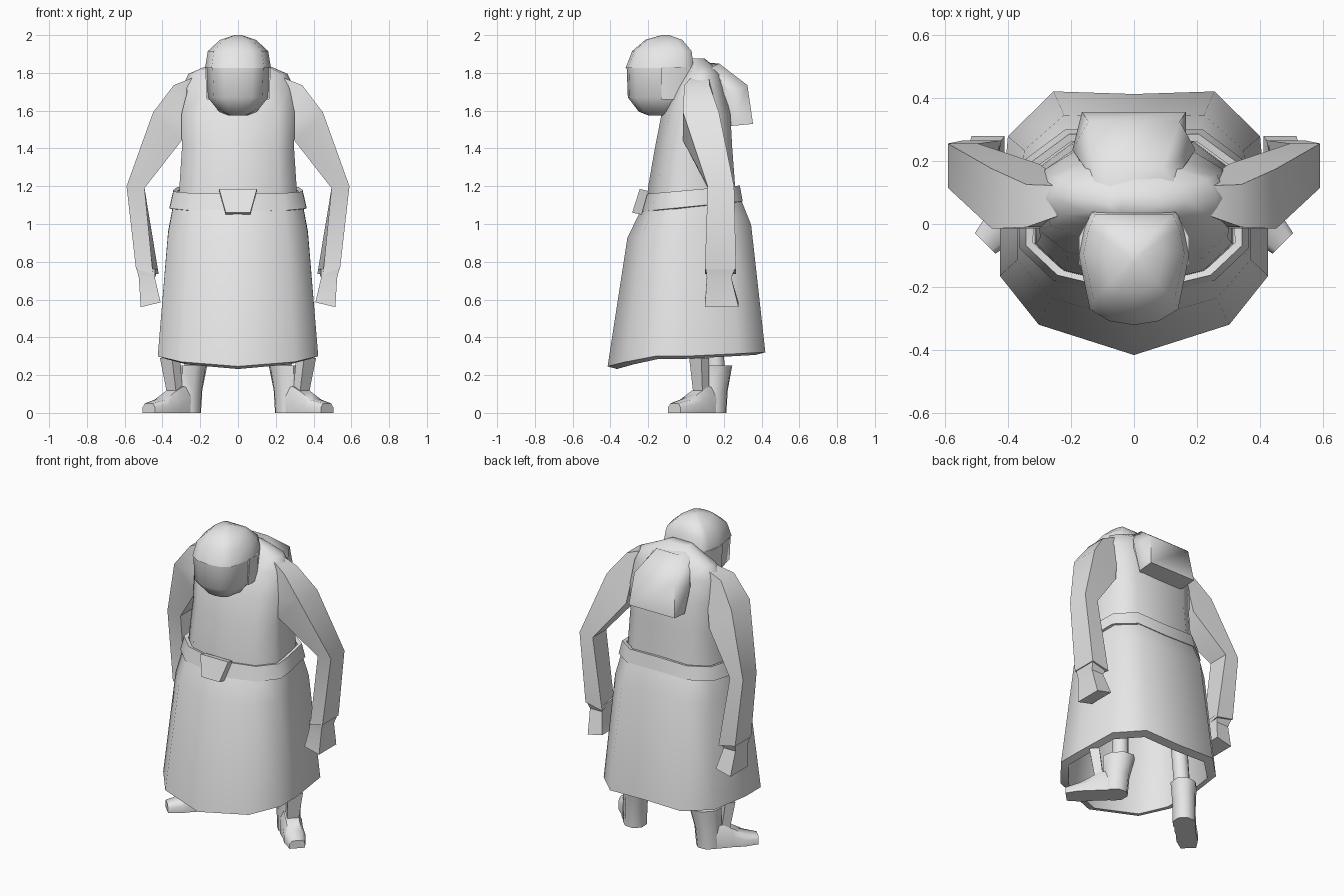
import bpy, bmesh, math
from mathutils import Vector

if "Cube" in bpy.data.objects:
    bpy.data.objects.remove(bpy.data.objects["Cube"])

grey = bpy.data.materials.new("plain_grey")
grey.diffuse_color = (0.8, 0.8, 0.8, 1)
grey.use_nodes = True
grey.node_tree.nodes["Principled BSDF"].inputs["Base Color"].default_value = grey.diffuse_color


def loft(name, rings, caps=True, mirror=False, thick=0.0, angle=50):
    """Skin a list of equal-length point rings into one object."""
    bm = bmesh.new()
    loops = [[bm.verts.new(p) for p in r] for r in rings]
    n = len(rings[0])
    for a, b in zip(loops, loops[1:]):
        for i in range(n):
            j = (i + 1) % n
            bm.faces.new((a[i], a[j], b[j], b[i]))
    if caps:
        bm.faces.new(loops[0][::-1])
        bm.faces.new(loops[-1])
    bmesh.ops.recalc_face_normals(bm, faces=bm.faces[:])
    me = bpy.data.meshes.new(name)
    bm.to_mesh(me)
    bm.free()
    ob = bpy.data.objects.new(name, me)
    bpy.context.collection.objects.link(ob)
    me.materials.append(grey)
    bpy.ops.object.select_all(action='DESELECT')
    ob.select_set(True)
    bpy.context.view_layer.objects.active = ob
    if thick:
        s = ob.modifiers.new("thickness", 'SOLIDIFY')
        s.thickness = thick
        s.offset = -1
        bpy.ops.object.modifier_apply(modifier=s.name)
    bpy.ops.object.shade_smooth_by_angle(angle=math.radians(angle))
    if mirror:
        ob.modifiers.new("mirror", 'MIRROR')
    return ob


# Half outlines (x, y) scaled to -1..1; front is y = -1
ROBE = [(0, -1), (.71, -.77), (1, -.4), (1, -.02), (.94, .66), (.6, 1), (0, .98)]
ROUND = [(0, -1), (.5, -.88), (.88, -.6), (1, 0), (.88, .55), (.5, .9), (0, 1)]
SKULL = [(0, -1), (.45, -.93), (.8, -.72), (1, .22), (.9, .7), (.77, 1), (0, 1)]


def ring(half, hx, y0, y1, z, zslope=0.0):
    """Full symmetric ring; z tilts by zslope per unit y."""
    full = half + [(-x, y) for x, y in half[-2:0:-1]]
    c, h = (y0 + y1) / 2, (y1 - y0) / 2
    return [(x * hx, c + y * h, z + zslope * (c + y * h)) for x, y in full]


def quad(xi, zi, xo, zo, y0, y1, yo1=None, xb=0.0):
    """Limb cross-section from inner to outer edge, back corners adjustable."""
    return [(xi, y0, zi), (xo, y0, zo), (xo, y1 if yo1 is None else yo1, zo), (xi - xb, y1, zi)]


# Robe skirt: outer wall, hem dropping toward the front, slanted rim, inner wall
hem = [(x, y, 0.30 + 0.05 * max(y, 0) - 0.25 * max(-y - 0.2, 0))
       for x, y, z in ring(ROBE, .425, -.415, .42, 0)]
rim = [(x * .9, y * .88, z - .014) for x, y, z in hem]
loft("skirt", [ring(ROBE, .34, -.225, .285, 1.12, .09), ring(ROBE, .37, -.31, .345, .96, .1),
               hem, rim, ring(ROBE, .335, -.28, .315, .95, .1),
               ring(ROBE, .31, -.2, .26, 1.12, .09),
               ring(ROBE, .34, -.225, .285, 1.121, .09)], caps=False)

# Upper body with hunched shoulders and collar
loft("torso", [ring(ROBE, .315, -.205, .265, 1.08), ring(ROBE, .31, -.20, .26, 1.2),
               ring(ROBE, .297, -.165, .245, 1.4), ring(ROBE, .30, -.13, .235, 1.58),
               ring(ROUND, .30, -.06, .215, 1.72), ring(ROUND, .262, -.01, .185, 1.795),
               ring(ROUND, .17, .005, .15, 1.835), ring(ROUND, .08, .02, .10, 1.875)], angle=70)

# Belt and buckle
loft("belt", [ring(ROBE, .362, -.24, .30, 1.09, .1),
              ring(ROBE, .342, -.22, .285, 1.178, .09)], caps=False, thick=.025)
loft("buckle", [[(-.065, -.285, 1.06), (.065, -.285, 1.06), (.065, -.235, 1.05), (-.065, -.235, 1.05)],
                [(-.1, -.245, 1.185), (.1, -.245, 1.185), (.1, -.2, 1.175), (-.1, -.2, 1.175)]])

# Head and cap with rear flap
loft("face", [ring(SKULL, .05, -.2, -.06, 1.575), ring(SKULL, .10, -.25, -.04, 1.595),
              ring(SKULL, .16, -.308, -.01, 1.67), ring(SKULL, .168, -.314, .01, 1.83)], angle=70)
loft("cap", [ring(SKULL, .175, -.32, .04, 1.825), ring(SKULL, .16, -.285, .03, 1.915),
             ring(SKULL, .095, -.215, -.02, 1.975), ring(SKULL, .02, -.13, -.09, 2.0)], angle=70)
flap = [(.174, -.13), (.174, -.04), (.135, .035), (-.135, .035), (-.174, -.04), (-.174, -.13)]
loft("cap_flap", [[(x * s, y, z) for x, y in flap] for z, s in ((1.66, .95), (1.83, 1))])

# Backpack tapering toward the neck
loft("backpack", [
    [(.10, .17, 1.52), (.165, .25, 1.52), (.165, .355, 1.53),
     (-.165, .355, 1.53), (-.165, .25, 1.52), (-.10, .17, 1.52)],
    [(.12, .12, 1.72), (.195, .235, 1.69), (.145, .325, 1.735),
     (-.145, .325, 1.735), (-.195, .235, 1.69), (-.12, .12, 1.72)],
    [(.06, .075, 1.855), (.125, .135, 1.83), (.09, .175, 1.85),
     (-.09, .175, 1.85), (-.125, .135, 1.83), (-.06, .075, 1.855)]], angle=55)

# Sleeves, hands
loft("sleeve", [quad(.18, 1.62, .2, 1.79, .04, .14, .12), quad(.28, 1.56, .34, 1.735, -.01, .175, .125),
                quad(.30, 1.44, .45, 1.59, -.015, .19, .175),
                quad(.495, 1.19, .59, 1.2, .115, .255),
                quad(.45, .735, .54, .76, .10, .265, None, .03)], mirror=True, angle=40)
loft("hand", [quad(.44, .76, .538, .77, .105, .262, None, .015),
              quad(.44, .715, .525, .715, .11, .24),
              quad(.41, .585, .515, .56, .10, .278)], mirror=True, angle=30)

# Legs and boots, toes turned out
DIR, SIDE = Vector((.7071, -.7071, 0)), Vector((.7071, .7071, 0))
HEEL = Vector((.235, .175, 0))


def foot(d, w, h):
    """Boot cross-section at distance d from the heel."""
    c = HEEL + DIR * d
    pts = [(-w, 0), (w, 0), (w, h * .6), (w * .65, h), (-w * .65, h), (-w, h * .6)]
    return [c + SIDE * s + Vector((0, 0, z)) for s, z in pts]


def oval(x, y, a, b, z, n=8):
    """Ring with radius a along the toe direction and b across it."""
    angles = [2 * math.pi * (i + .5) / n for i in range(n)]
    return [Vector((x, y, z)) + DIR * a * math.cos(t) + SIDE * b * math.sin(t) for t in angles]


loft("boot_foot", [foot(0, .05, .12), foot(.12, .065, .14), foot(.18, .06, .11),
                   foot(.25, .064, .07), foot(.335, .046, .05)], mirror=True)
loft("boot_shaft", [oval(.268, .142, .08, .072, 0), oval(.262, .148, .082, .072, .12),
                    oval(.25, .158, .10, .08, .25)], mirror=True)
loft("leg", [oval(.24, .16, .05, .05, .2), oval(.21, .12, .055, .055, .95)], mirror=True)


def strip(x, y, w, t, z):
    c = Vector((x, y, z))
    return [c + SIDE * a + DIR * b for a, b in ((-w, -t), (w, -t), (w, t), (-w, t))]


loft("shin_guard", [strip(.335, .08, .035, .025, .11), strip(.36, .07, .045, .03, .29)],
     mirror=True)
